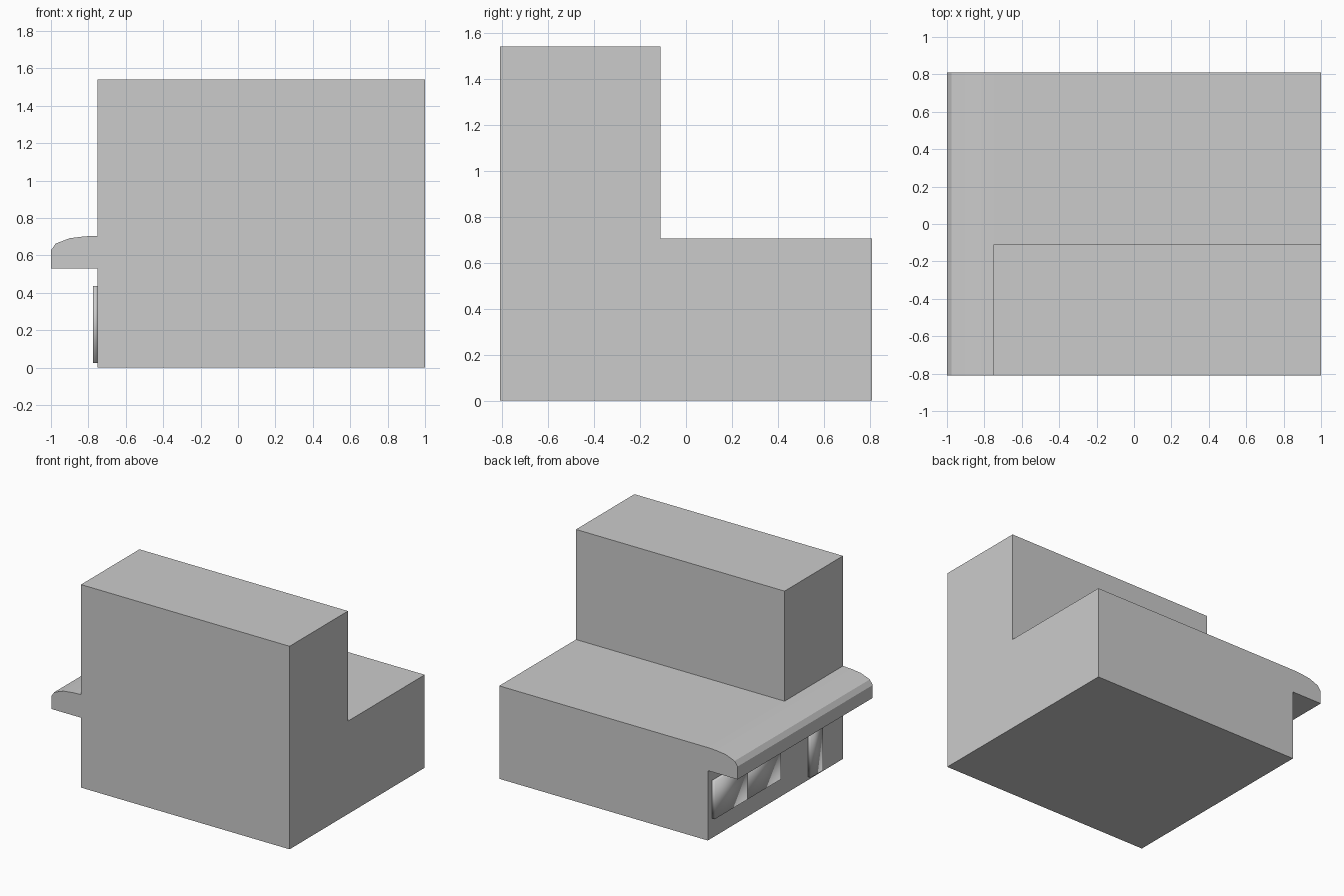
import bpy, bmesh
from mathutils import Vector

if "Cube" in bpy.data.objects:
    bpy.data.objects.remove(bpy.data.objects["Cube"])


def prism(name, profile, to_start, sweep, smooth=False, skip_edge=None):
    """Extrude a closed 2D profile along the sweep vector."""
    bm = bmesh.new()
    a = [bm.verts.new(to_start(u, v)) for u, v in profile]
    b = [bm.verts.new(p.co + Vector(sweep)) for p in a]
    n = len(a)
    bm.faces.new(a)
    bm.faces.new(b[::-1])
    for i in range(n):
        if i != skip_edge:
            j = (i + 1) % n
            bm.faces.new((a[j], a[i], b[i], b[j]))
    bmesh.ops.recalc_face_normals(bm, faces=bm.faces)
    for f in bm.faces:
        f.smooth = smooth
    mesh = bpy.data.meshes.new(name)
    bm.to_mesh(mesh)
    bm.free()
    obj = bpy.data.objects.new(name, mesh)
    bpy.context.collection.objects.link(obj)
    return obj


WALL, RIGHT, HALF = -0.75, 1.0, 0.81
ROOF, TOP = 0.705, 1.54

# Building: L-shaped side profile swept along x
prism("building",
      [(-HALF, 0), (HALF, 0), (HALF, ROOF), (-0.11, ROOF), (-0.11, TOP), (-HALF, TOP)],
      lambda y, z: (WALL, y, z), (RIGHT - WALL, 0, 0))

# Awning: rounded profile swept along y, open where it meets the wall
prism("awning",
      [(WALL, 0.53), (-1, 0.53), (-1, 0.627), (-0.975, 0.663), (-0.90, 0.692),
       (-0.82, 0.702), (WALL, ROOF)],
      lambda x, z: (x, -HALF, z), (0, 2 * HALF, 0), skip_edge=6)

# Windows and door: thin softly shaded panels on the left wall
for name, y0, y1, z0 in (("window_rear", 0.37, 0.76, 0.15),
                         ("window_middle", -0.03, 0.37, 0.15),
                         ("door", -0.535, -0.39, 0.025)):
    prism(name, [(y0, z0), (y1, z0), (y1, 0.437), (y0, 0.437)],
          lambda y, z: (WALL, y, z), (-0.025, 0, 0), smooth=True)
